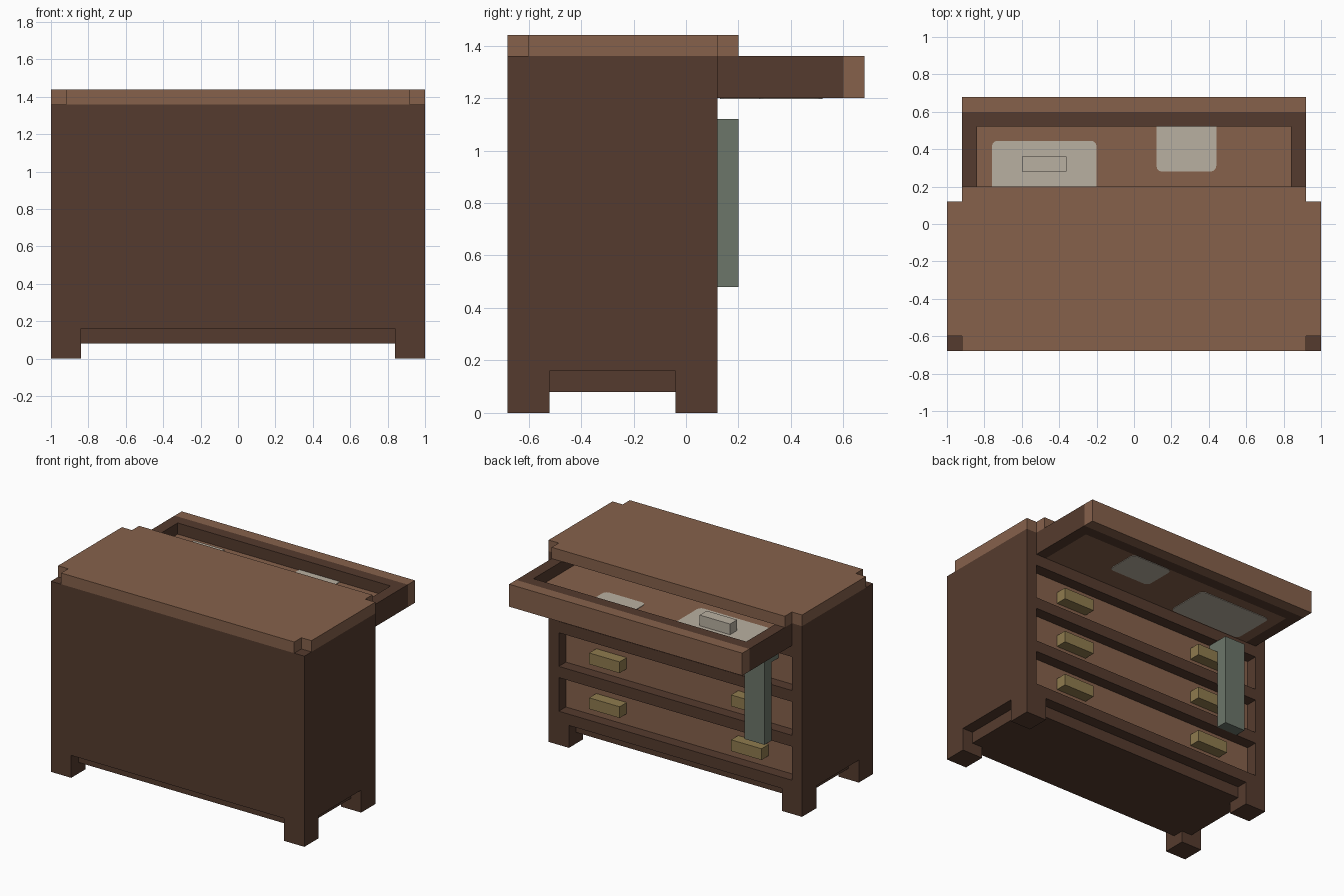
import bpy
import bmesh

cube = bpy.data.objects.get("Cube")
if cube:
    bpy.data.objects.remove(cube, do_unlink=True)


def material(name, rgb):
    """Flat material from 0-255 display values, converted to linear."""
    lin = [((c / 255 + 0.055) / 1.055) ** 2.4 for c in rgb] + [1]
    m = bpy.data.materials.new(name)
    m.use_nodes = True
    m.diffuse_color = lin
    m.node_tree.nodes["Principled BSDF"].inputs["Base Color"].default_value = lin
    return m


DARK = material("dark wood", (85, 59, 46))
LIGHT = material("light wood", (134, 97, 75))
PAPER = material("paper", (185, 176, 161))
CLOTH = material("grey green cloth", (108, 118, 106))
BRASS = material("dull brass", (143, 123, 78))


def build(name, mat, boxes, radius=0):
    """One object from boxes given as (x0, x1), (y0, y1), (z0, z1)."""
    bm = bmesh.new()
    for spans in boxes:
        verts = bmesh.ops.create_cube(bm, size=1)["verts"]
        for v in verts:
            v.co = [lo if c < 0 else hi for c, (lo, hi) in zip(v.co, spans)]
    if radius:
        upright = [e for e in bm.edges
                   if abs(e.verts[0].co.z - e.verts[1].co.z) > 1e-5]
        bmesh.ops.bevel(bm, geom=upright, offset=radius, segments=3,
                        profile=0.5, affect='EDGES')
    mesh = bpy.data.meshes.new(name)
    bm.to_mesh(mesh)
    bm.free()
    mesh.materials.append(mat)
    ob = bpy.data.objects.new(name, mesh)
    bpy.context.collection.objects.link(ob)
    return ob


def both(span):
    """The span on the left and its mirror on the right."""
    return [span, (-span[1], -span[0])]


INNER = (-0.92, 0.92)
DEPTH = (-0.68, 0.12)

# Carcass: sides, front board, core, base and feet
build("side_panels", DARK, [(x, DEPTH, (0.16, 1.36)) for x in both((0.92, 1))])
build("front_board", DARK, [(INNER, (-0.68, -0.6), (0.16, 1.36))])
build("core", DARK, [(INNER, (-0.6, 0), (0.16, 1.2))])
build("base_plinth", DARK, [(INNER, (-0.6, 0.04), (0.08, 0.16))])
build("feet", DARK, [(x, y, (0, 0.16)) for x in both((0.84, 1))
                     for y in ((-0.68, -0.52), (-0.04, 0.12))])

# Rails between the drawers
build("rails", DARK, [(INNER, (0, 0.12), (0.16 + 0.32 * i, 0.24 + 0.32 * i))
                      for i in range(4)])

# Closed drawers with their handles
for i, row in enumerate(("bottom", "middle", "upper")):
    z = 0.24 + 0.32 * i
    build(row + "_drawer_front", LIGHT, [(INNER, (0, 0.04), (z, z + 0.24))])
    build(row + "_handles", BRASS, [(x, (0.04, 0.12), (z + 0.08, z + 0.16))
                                    for x in both((0.44, 0.68))])

# Top board with notched corners
build("top_board", LIGHT, [((-1, 1), (-0.6, 0.12), (1.36, 1.44)),
                           (INNER, (-0.68, -0.6), (1.36, 1.44)),
                           (INNER, (0.12, 0.2), (1.36, 1.44))])

# Open drawer
HEIGHT = (1.2, 1.36)
build("open_drawer_walls", DARK,
      [(x, (-0.2, 0.6), HEIGHT) for x in both((0.84, 0.92))]
      + [((-0.84, 0.84), y, HEIGHT) for y in ((-0.2, -0.12), (0.52, 0.6))])
build("open_drawer_floor", LIGHT, [((-0.84, 0.84), (-0.12, 0.52), (1.2, 1.28))])
build("open_drawer_front", LIGHT, [(INNER, (0.6, 0.68), HEIGHT)])

# Papers, showing on both faces of the floor, and a small box
for side, z in (("upper", (1.28, 1.284)), ("lower", (1.196, 1.2))):
    build(side + "_wide_paper", PAPER, [((-0.76, -0.2), (0.13, 0.445), z)], 0.03)
    build(side + "_small_paper", PAPER, [((0.12, 0.44), (0.28, 0.56), z)]
          if side == "upper" else [((0.12, 0.44), (0.28, 0.52), z)], 0.03)
build("small_box", PAPER, [((-0.6, -0.36), (0.28, 0.36), (1.28, 1.36))])

# Cloth hanging from the upper drawer
build("hanging_cloth", CLOTH, [((-0.76, -0.6), (0.12, 0.2), (0.48, 1.12)),
                               ((-0.76, -0.6), (0.04, 0.12), (1.04, 1.12))])
